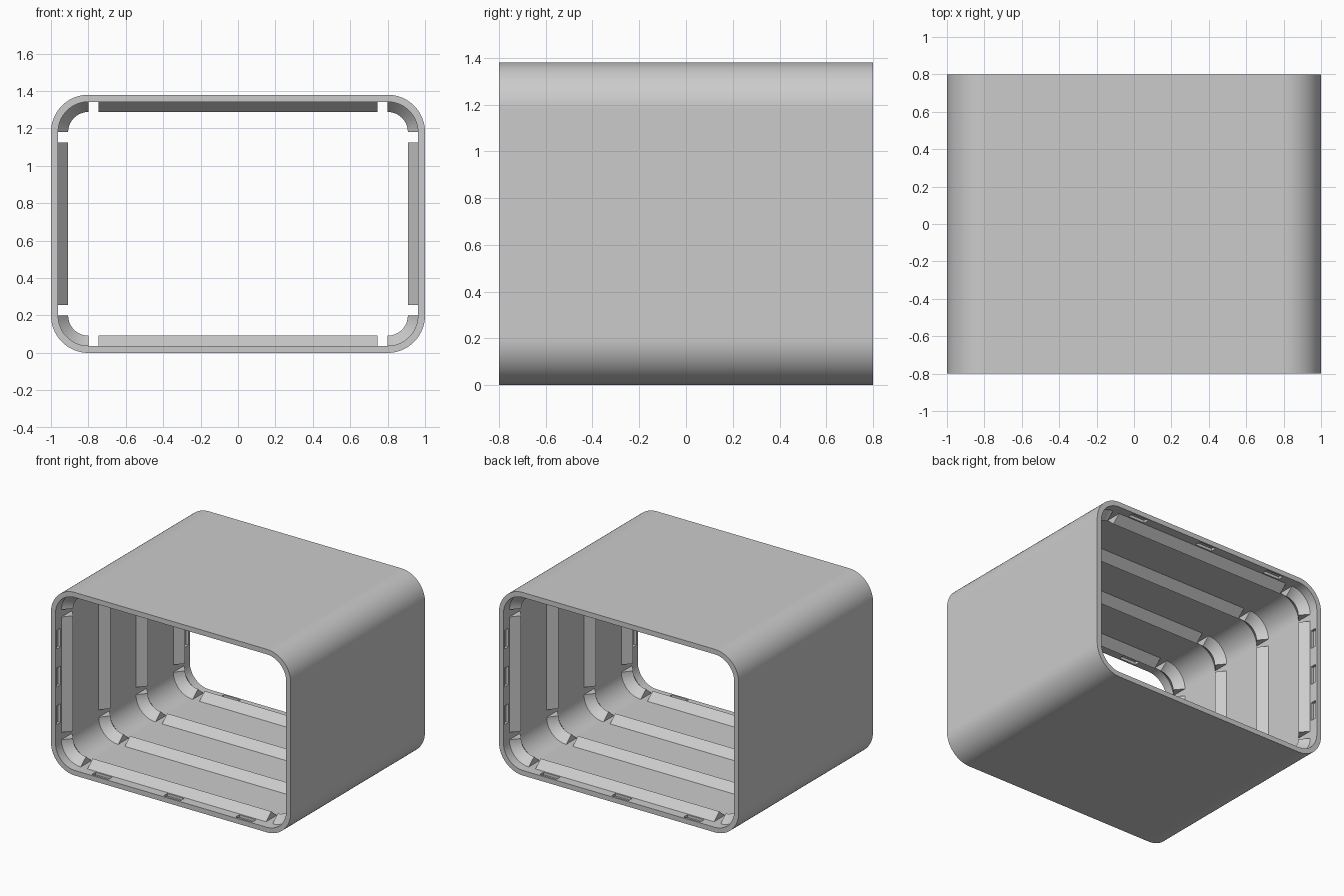
import bpy, bmesh
from math import sin, cos, pi
from mathutils import Vector

if "Cube" in bpy.data.objects:
    bpy.data.objects.remove(bpy.data.objects["Cube"], do_unlink=True)

HALF_W, HEIGHT, HALF_D = 1.0, 1.38, 0.8
RADIUS, WALL = 0.2, 0.038
MID = HEIGHT / 2
CX, CZ = HALF_W - RADIUS, MID - RADIUS      # corner arc centres, from the middle
INNER_R = RADIUS - WALL
RIB_H, RIB_W = 0.054, 0.063                 # rib height and half base width
RIB_GAP = 0.055
RIB_ROWS = [-0.667, -0.222, 0.222, 0.667]
SEG = 24

grey = bpy.data.materials.new("light grey")
grey.use_nodes = True
grey.diffuse_color = (0.6, 0.6, 0.6, 1)
grey.node_tree.nodes["Principled BSDF"].inputs["Base Color"].default_value = (0.6, 0.6, 0.6, 1)


def make_object(name, bm):
    bmesh.ops.recalc_face_normals(bm, faces=bm.faces)
    mesh = bpy.data.meshes.new(name)
    bm.to_mesh(mesh)
    bm.free()
    mesh.materials.append(grey)
    obj = bpy.data.objects.new(name, mesh)
    bpy.context.collection.objects.link(obj)
    return obj


def finish(obj):
    bpy.ops.object.select_all(action='DESELECT')
    obj.select_set(True)
    bpy.context.view_layer.objects.active = obj
    bpy.ops.object.shade_smooth_by_angle(angle=pi / 6)
    mod = obj.modifiers.new("Even shading", 'WEIGHTED_NORMAL')
    mod.keep_sharp = True


def arc(corner, radius):
    """Points and outward directions along one rounded corner."""
    sx, sz = [(1, 1), (-1, 1), (-1, -1), (1, -1)][corner]
    for i in range(SEG + 1):
        a = (corner + i / SEG) * pi / 2
        out = Vector((cos(a), 0, sin(a)))
        yield Vector((sx * CX, 0, MID + sz * CZ)) + out * radius, out


def rounded_loop(bm, radius, y):
    return [bm.verts.new(p + Vector((0, y, 0))) for c in range(4) for p, _ in arc(c, radius)]


def bridge(bm, a, b):
    for i in range(len(a)):
        j = (i + 1) % len(a)
        bm.faces.new((a[i], a[j], b[j], b[i]))


# Rounded tube shell
bm = bmesh.new()
rings = [rounded_loop(bm, r, y) for r, y in
         ((RADIUS, -HALF_D), (RADIUS, HALF_D), (INNER_R, HALF_D), (INNER_R, -HALF_D))]
for k in range(4):
    bridge(bm, rings[k], rings[(k + 1) % 4])
shell = make_object("shell", bm)

# Shallow slots in the inner walls beside both openings
bm = bmesh.new()


def box(centre, size):
    verts = bmesh.ops.create_cube(bm, size=1)["verts"]
    for v in verts:
        v.co = Vector(centre) + Vector(a * b for a, b in zip(v.co, size))


for y in (-0.763, 0.763):
    for side in (-1, 1):
        for step in (-1, 0, 1):
            box((step * 0.6, y, MID + side * (MID - WALL)), (0.14, 0.045, 0.04))
            box((side * (HALF_W - WALL), y, MID + step * 0.285), (0.04, 0.045, 0.14))
cutter = make_object("slot_cutter", bm)
cutter.hide_render = True
cut = shell.modifiers.new("Slots", 'BOOLEAN')
cut.operation, cut.solver, cut.object = 'DIFFERENCE', 'EXACT', cutter
bpy.context.view_layer.objects.active = shell
bpy.ops.object.modifier_apply(modifier=cut.name)
bpy.data.objects.remove(cutter, do_unlink=True)
finish(shell)


def sweep_rib(bm, path, y):
    """Sweep a triangular section along wall points with outward directions."""
    last = None
    for p, out in path:
        ring = [bm.verts.new(p + Vector((0, y - RIB_W, 0))),
                bm.verts.new(p - out * RIB_H + Vector((0, y, 0))),
                bm.verts.new(p + Vector((0, y + RIB_W, 0)))]
        if last:
            bridge(bm, last, ring)
        else:
            bm.faces.new(ring)
        last = ring
    bm.faces.new(last)


# Rings of triangular ribs: four straight bars and four corner pieces per row
for n, y in enumerate(RIB_ROWS, 1):
    bm = bmesh.new()
    lx, lz = CX - RIB_GAP, CZ - RIB_GAP
    for s in (-1, 1):
        flat, upright = Vector((0, 0, s)), Vector((s, 0, 0))
        sweep_rib(bm, [(Vector((e * lx, 0, MID + s * (MID - WALL))), flat) for e in (-1, 1)], y)
        sweep_rib(bm, [(Vector((s * (HALF_W - WALL), 0, MID + e * lz)), upright) for e in (-1, 1)], y)
    finish(make_object(f"straight_ribs_{n}", bm))

    bm = bmesh.new()
    for c in range(4):
        sweep_rib(bm, list(arc(c, INNER_R)), y)
    finish(make_object(f"corner_ribs_{n}", bm))
